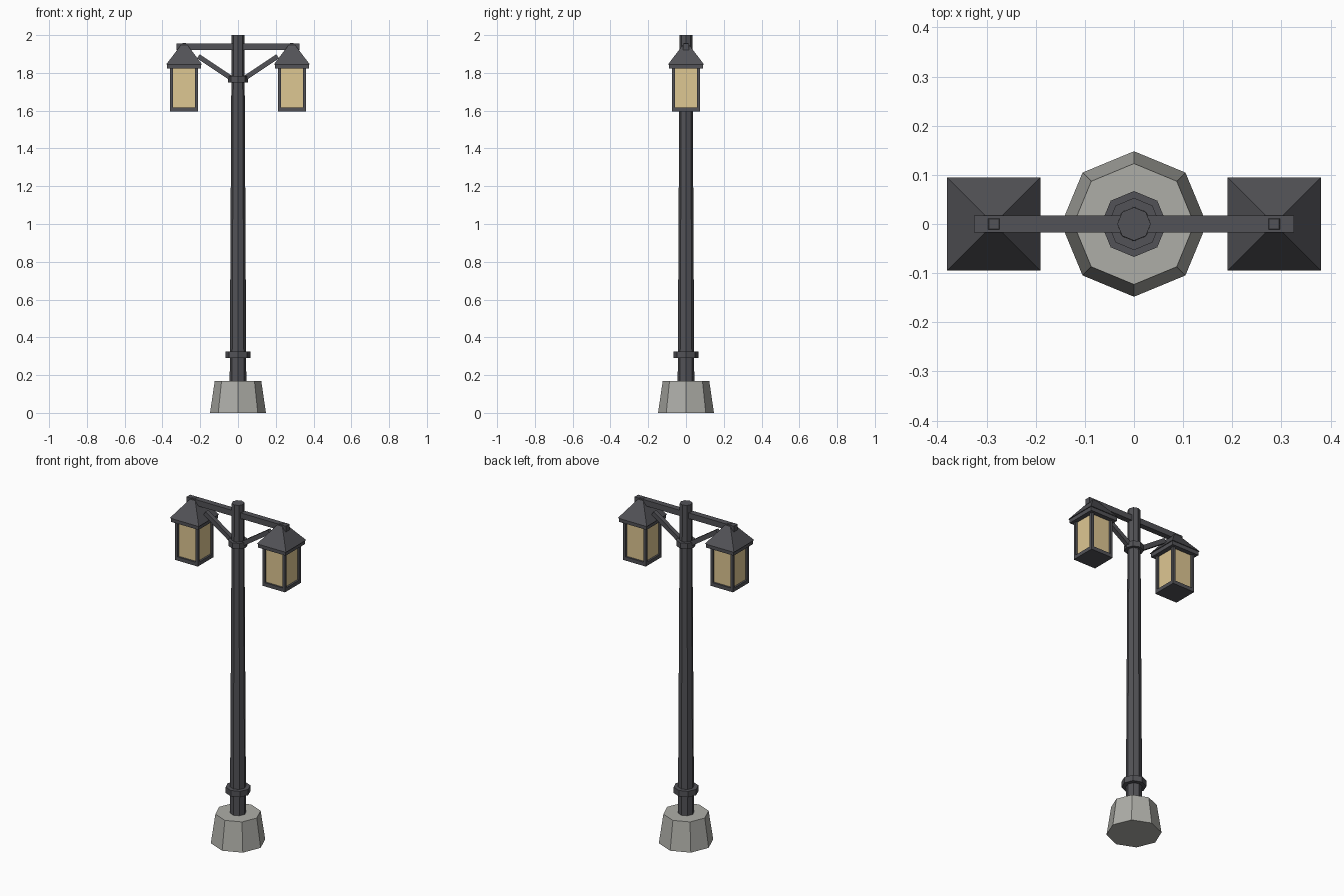
import bpy, math
from mathutils import Vector

if "Cube" in bpy.data.objects:
    bpy.data.objects.remove(bpy.data.objects["Cube"])


def material(name, color):
    m = bpy.data.materials.new(name)
    m.diffuse_color = (*color, 1)
    m.use_nodes = True
    m.node_tree.nodes["Principled BSDF"].inputs["Base Color"].default_value = m.diffuse_color
    return m


IRON = material("dark_iron", (0.085, 0.085, 0.095))
GLASS = material("warm_glass", (0.73, 0.57, 0.29))
STONE = material("stone", (0.42, 0.42, 0.39))


def frustum(name, sides, r1, r2, z1, z2, mat, x=0, turn=0):
    """Straight-sided tapered prism from z1 to z2."""
    bpy.ops.mesh.primitive_cone_add(vertices=sides, radius1=r1, radius2=r2, depth=z2 - z1,
                                    location=(x, 0, (z1 + z2) / 2), rotation=(0, 0, turn))
    ob = bpy.context.object
    ob.name = name
    ob.data.materials.append(mat)
    return ob


def box(name, center, size, mat, tilt=0):
    bpy.ops.mesh.primitive_cube_add(size=1, location=center, rotation=(0, tilt, 0))
    ob = bpy.context.object
    ob.name = name
    ob.scale = size
    ob.data.materials.append(mat)
    return ob


# Octagonal foot, tapered pole and collars
frustum("base", 8, 0.148, 0.123, 0, 0.17, STONE)
frustum("pole", 8, 0.044, 0.034, 0.16, 2.0, IRON)
frustum("lower_collar", 8, 0.067, 0.067, 0.29, 0.325, IRON)
frustum("upper_collar", 8, 0.053, 0.053, 1.75, 1.784, IRON)

# Crossbar
box("crossbar", (0, 0, 1.938), (0.65, 0.034, 0.034), IRON)

R2 = math.sqrt(2)
for side, s in (("left", -1), ("right", 1)):
    # Diagonal brace
    a, b = Vector((0.03 * s, 0, 1.768)), Vector((0.21 * s, 0, 1.888))
    d = b - a
    box(side + "_brace", (a + b) / 2, (d.length, 0.026, 0.026), IRON, -math.atan2(d.z, d.x))

    # Lantern: roof, eave, glass, floor and corner posts
    x = 0.285 * s
    frustum(side + "_roof", 4, 0.095 * R2, 0.010 * R2, 1.845, 1.957, IRON, x, math.pi / 4)
    box(side + "_eave", (x, 0, 1.834), (0.18, 0.18, 0.024), IRON)
    box(side + "_glass", (x, 0, 1.72), (0.126, 0.126, 0.22), GLASS)
    box(side + "_lantern_floor", (x, 0, 1.606), (0.148, 0.148, 0.022), IRON)
    for i in (-1, 1):
        for j in (-1, 1):
            box(side + "_corner_post", (x + 0.066 * i, 0.066 * j, 1.72), (0.016, 0.016, 0.22), IRON)
